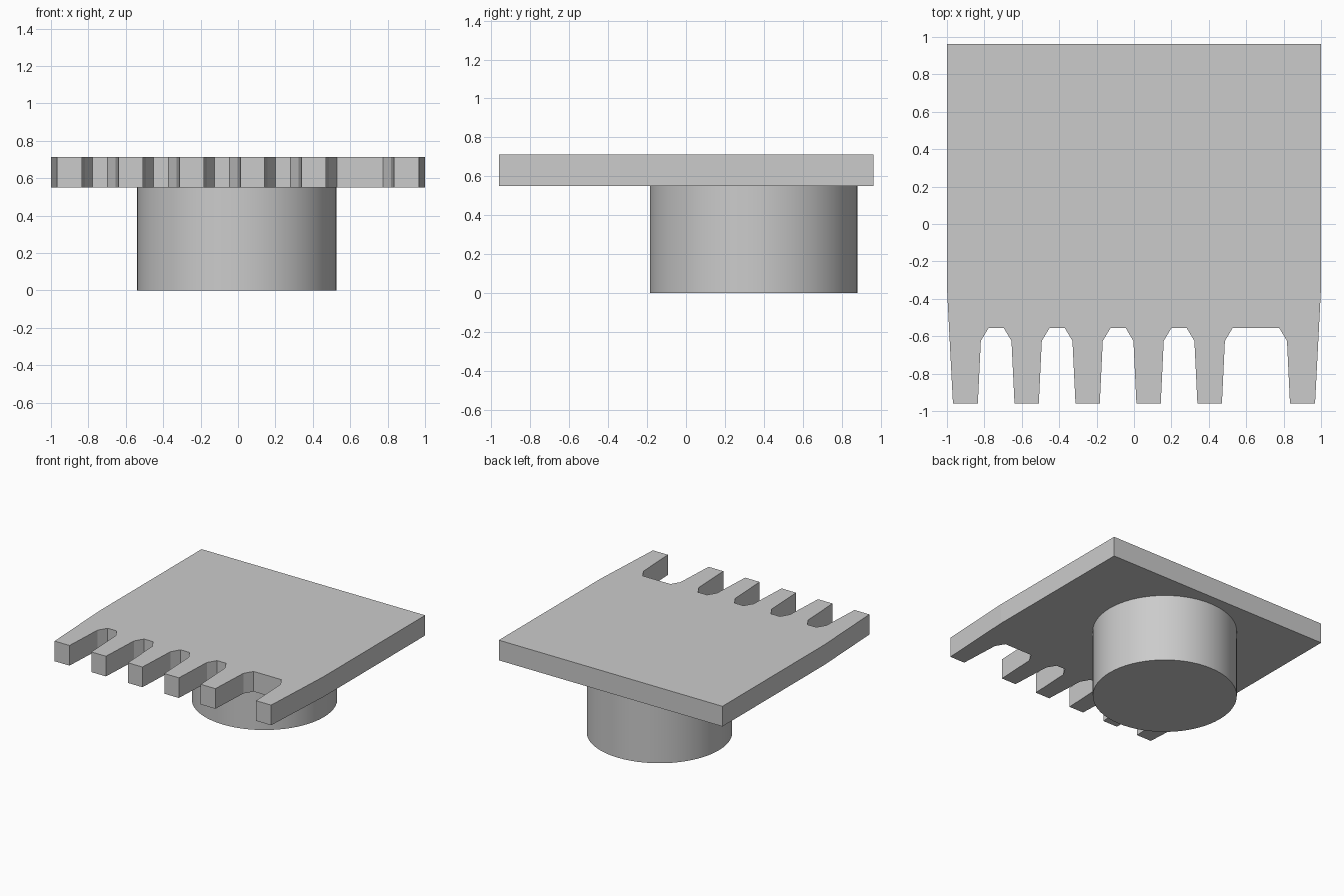
import bpy
import bmesh
import math

cube = bpy.data.objects.get("Cube")
if cube:
    bpy.data.objects.remove(cube, do_unlink=True)

grey = bpy.data.materials.new("plain grey")
grey.use_nodes = True
colour = (0.6, 0.6, 0.6, 1)
grey.diffuse_color = colour
grey.node_tree.nodes["Principled BSDF"].inputs["Base Color"].default_value = colour

PLATE_BOTTOM, PLATE_TOP = 0.55, 0.713
BACK, FRONT = 0.963, -0.96
SHOULDER, SLOT_END = -0.625, -0.555


def slot(left, right):
    """Outline of one tapered slot with chamfered inner corners."""
    return [(left, FRONT), (left + 0.016, SHOULDER), (left + 0.058, SLOT_END),
            (right - 0.058, SLOT_END), (right - 0.016, SHOULDER), (right, FRONT)]


# Toothed plate: four narrow slots and a wide one, cut into the front edge
outline = [(-1, BACK), (-1, -0.34), (-0.968, FRONT)]
for i in range(4):
    centre = -0.737 + 0.326 * i
    outline += slot(centre - 0.098, centre + 0.098)
outline += slot(0.47, 0.834)
outline += [(0.968, FRONT), (1, -0.34), (1, BACK)]

bm = bmesh.new()
base = bm.faces.new([bm.verts.new((x, y, PLATE_BOTTOM)) for x, y in outline])
extruded = bmesh.ops.extrude_face_region(bm, geom=[base], use_keep_orig=True)
top_verts = [v for v in extruded["geom"] if isinstance(v, bmesh.types.BMVert)]
bmesh.ops.translate(bm, verts=top_verts, vec=(0, 0, PLATE_TOP - PLATE_BOTTOM))
bmesh.ops.recalc_face_normals(bm, faces=bm.faces)
mesh = bpy.data.meshes.new("toothed_plate")
bm.to_mesh(mesh)
bm.free()
mesh.materials.append(grey)
plate = bpy.data.objects.new("toothed_plate", mesh)
bpy.context.collection.objects.link(plate)

# Round base under the rear of the plate
bpy.ops.mesh.primitive_cylinder_add(
    vertices=64, radius=0.533, depth=PLATE_BOTTOM,
    location=(-0.006, 0.347, PLATE_BOTTOM / 2))
base_post = bpy.context.object
base_post.name = "round_base"
base_post.data.materials.append(grey)
bpy.ops.object.shade_smooth_by_angle(angle=math.radians(30))
